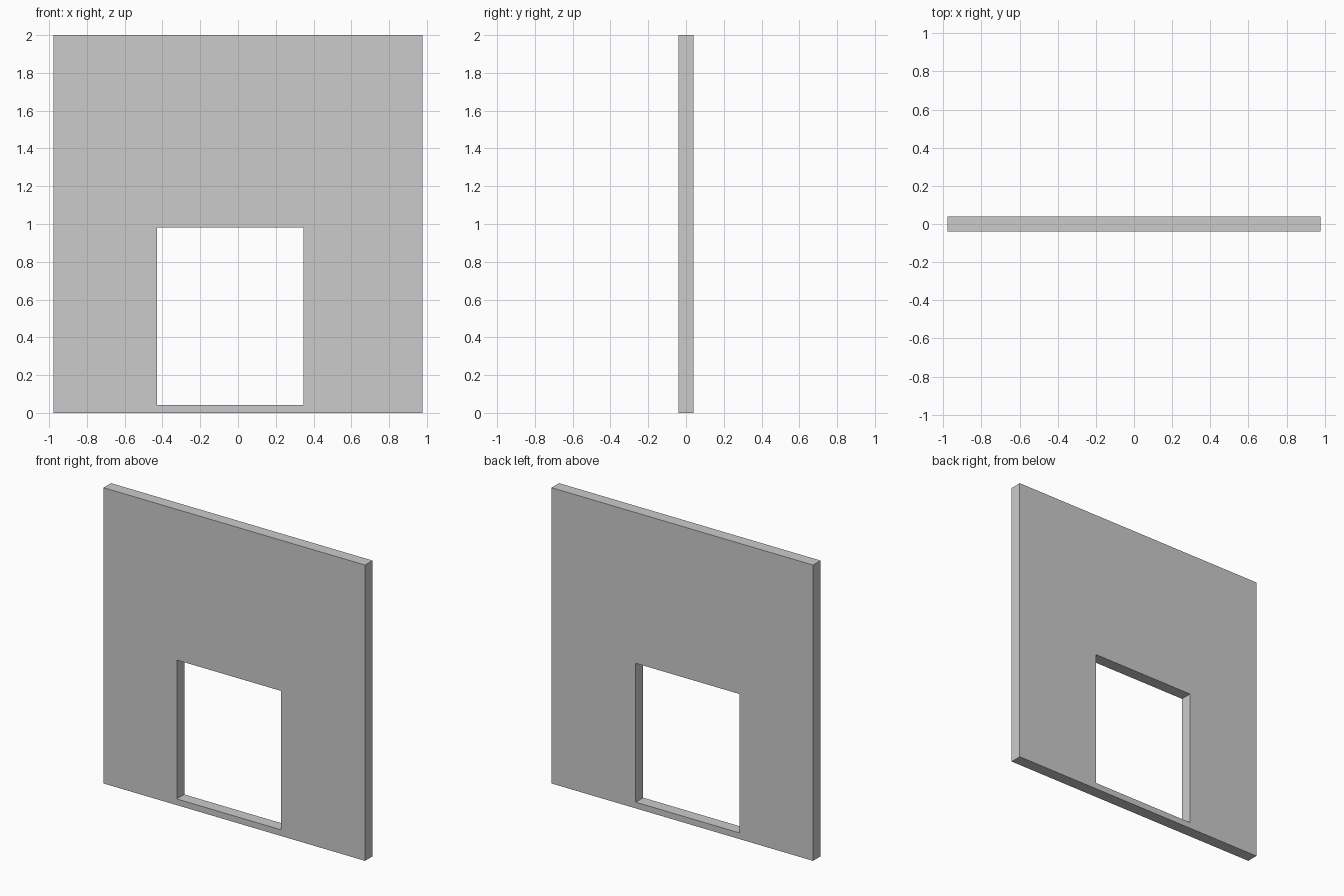
import bpy
import bmesh

if "Cube" in bpy.data.objects:
    bpy.data.objects.remove(bpy.data.objects["Cube"])

HALF_DEPTH = 0.04


def rectangle(x0, x1, z0, z1):
    return [(x0, z0), (x1, z0), (x1, z1), (x0, z1)]


def framed_panel(name, outer, inner):
    """Solid panel with a rectangular through opening."""
    bm = bmesh.new()
    # Front and back loops of the outline and the opening
    loops = [[bm.verts.new((x, y, z)) for x, z in shape]
             for shape, y in ((outer, -HALF_DEPTH), (outer, HALF_DEPTH),
                              (inner, HALF_DEPTH), (inner, -HALF_DEPTH))]
    # Outer edges, back face, opening reveal, front face
    for i, a in enumerate(loops):
        b = loops[(i + 1) % 4]
        for j in range(4):
            k = (j + 1) % 4
            bm.faces.new((a[j], a[k], b[k], b[j]))
    bmesh.ops.recalc_face_normals(bm, faces=bm.faces[:])
    mesh = bpy.data.meshes.new(name)
    bm.to_mesh(mesh)
    bm.free()
    obj = bpy.data.objects.new(name, mesh)
    bpy.context.collection.objects.link(obj)
    return obj


# Wall panel with off-centre doorway above a low sill
framed_panel("wall_with_doorway",
             rectangle(-0.978, 0.978, 0.0, 2.0),
             rectangle(-0.43, 0.348, 0.042, 0.981))
